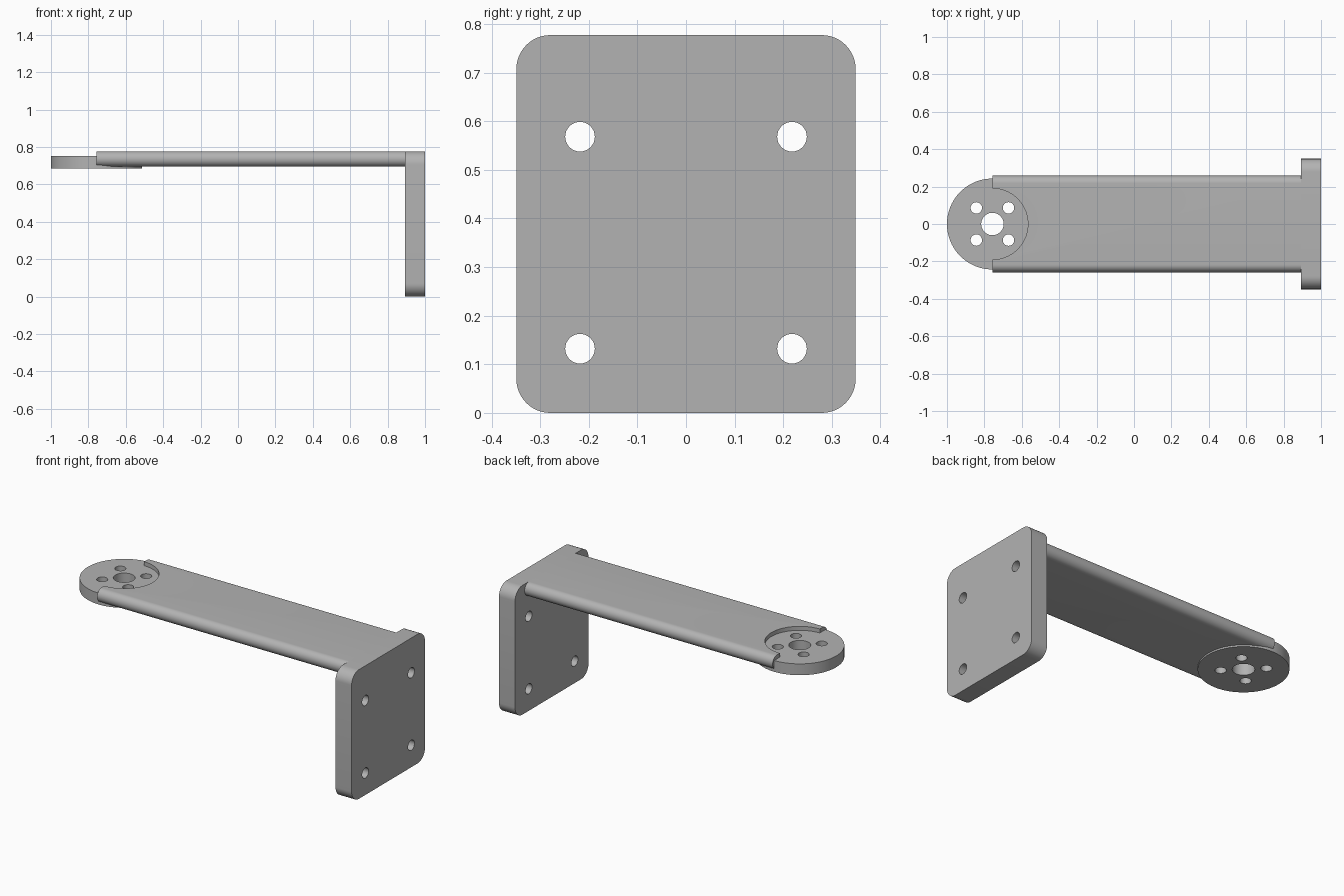
import bpy
import bmesh
from math import cos, sin, pi
from mathutils import Matrix

if "Cube" in bpy.data.objects:
    bpy.data.objects.remove(bpy.data.objects["Cube"])

grey = bpy.data.materials.new("plain grey")
grey.use_nodes = True
grey.diffuse_color = (0.45, 0.45, 0.45, 1)
grey.node_tree.nodes["Principled BSDF"].inputs["Base Color"].default_value = grey.diffuse_color


def finish(name, bm):
    bmesh.ops.recalc_face_normals(bm, faces=bm.faces)
    mesh = bpy.data.meshes.new(name)
    bm.to_mesh(mesh)
    bm.free()
    obj = bpy.data.objects.new(name, mesh)
    bpy.context.collection.objects.link(obj)
    mesh.materials.append(grey)
    return obj


def rounded_bar(name, x0, x1, half_y, z0, z1, radius, steps=12):
    """Rounded rectangle in the y-z plane, extruded along x."""
    bm = bmesh.new()
    outline = []
    corners = [(half_y - radius, z1 - radius), (radius - half_y, z1 - radius),
               (radius - half_y, z0 + radius), (half_y - radius, z0 + radius)]
    for i, (cy, cz) in enumerate(corners):
        for k in range(steps + 1):
            a = (i + k / steps) * pi / 2
            outline.append(bm.verts.new((x0, cy + radius * cos(a), cz + radius * sin(a))))
    face = bm.faces.new(outline)
    out = bmesh.ops.extrude_face_region(bm, geom=[face])["geom"]
    moved = [v for v in out if isinstance(v, bmesh.types.BMVert)]
    bmesh.ops.translate(bm, verts=moved, vec=(x1 - x0, 0, 0))
    return finish(name, bm)


def cylinder(name, centre, radius, depth, axis="Z", sides=48):
    bm = bmesh.new()
    turn = Matrix.Rotation(pi / 2, 4, "Y") if axis == "X" else Matrix()
    bmesh.ops.create_cone(bm, cap_ends=True, segments=sides, radius1=radius, radius2=radius,
                          depth=depth, matrix=Matrix.Translation(centre) @ turn)
    return finish(name, bm)


def cut(obj, cutters):
    """Subtract each cutter, apply, then discard it."""
    bpy.context.view_layer.objects.active = obj
    for cutter in cutters:
        mod = obj.modifiers.new("cut", "BOOLEAN")
        mod.operation = "DIFFERENCE"
        mod.solver = "EXACT"
        mod.object = cutter
        bpy.ops.object.modifier_apply(modifier=mod.name)
        bpy.data.objects.remove(cutter)


TOP = 0.777
PLATE_X = 0.893
HUB_X = -0.757
signs = [(a, b) for a in (-1, 1) for b in (-1, 1)]

# Upright mounting plate with four screw holes
plate = rounded_bar("mounting_plate", PLATE_X, 1, 0.349, 0, TOP, 0.07)
cut(plate, [cylinder("screw_cutter", (0.95, 0.218 * a, 0.35 + 0.218 * b), 0.0305, 0.4, "X", 32)
            for a, b in signs])

# Long arm with rounded sides, hollowed around the hub
arm = rounded_bar("arm", HUB_X, PLATE_X, 0.258, 0.695, TOP, 0.0405)
cut(arm, [cylinder("recess_cutter", (HUB_X, 0, TOP), 0.19, 0.6, sides=96)])

# Hub disc with a centre bore and four small holes
hub = cylinder("hub_disc", (HUB_X, 0, 0.719), 0.243, 0.068, sides=96)
cut(hub, [cylinder("bore_cutter", (HUB_X, 0, 0.719), 0.06, 0.4)]
    + [cylinder("bolt_cutter", (HUB_X + 0.086 * a, 0.086 * b, 0.719), 0.0305, 0.4, sides=32)
       for a, b in signs])

# Smooth the curved sides, keep the rims sharp
for part in (plate, arm, hub):
    bpy.ops.object.select_all(action="DESELECT")
    part.select_set(True)
    bpy.context.view_layer.objects.active = part
    bpy.ops.object.shade_smooth_by_angle(angle=pi / 6)
